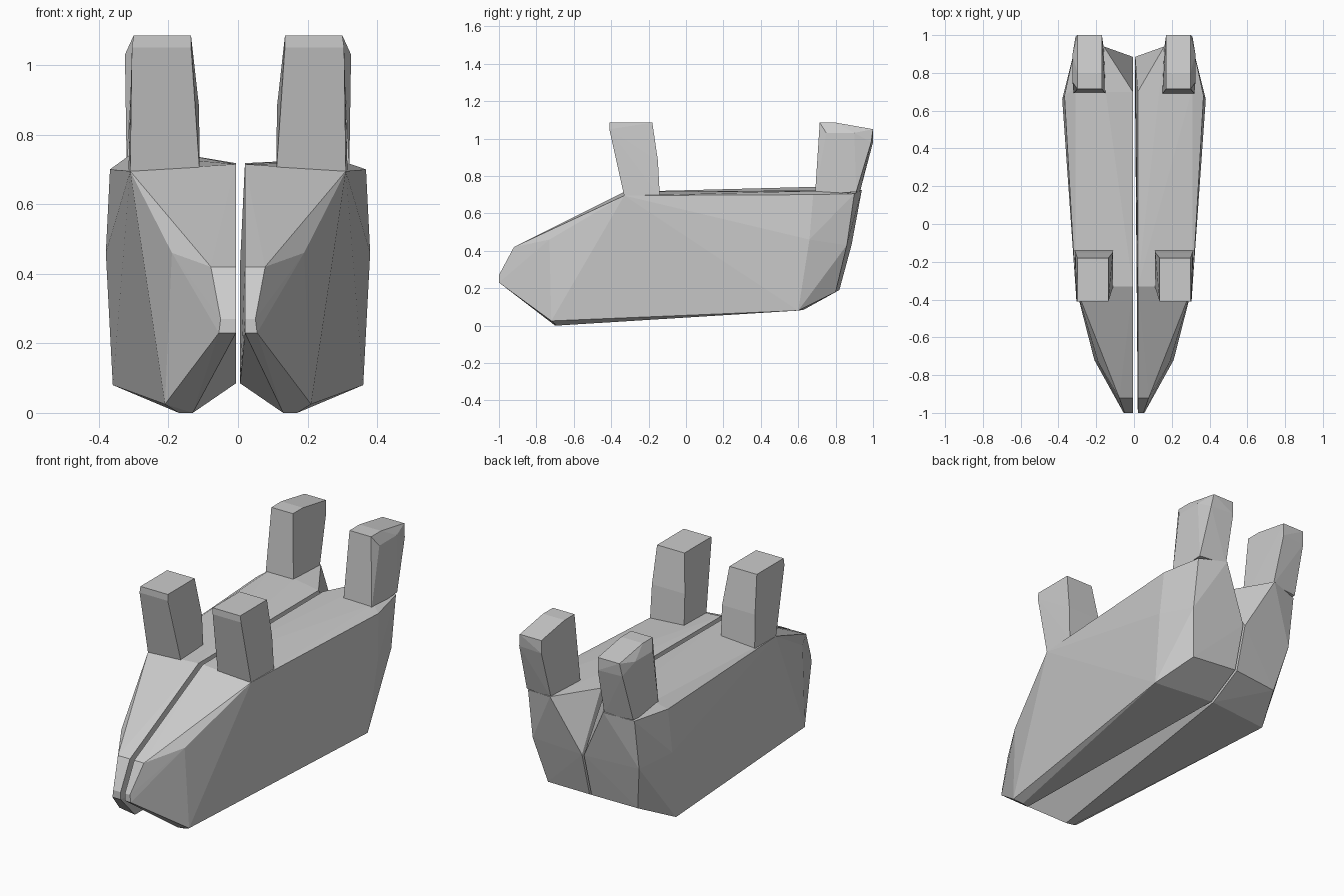
import bpy, bmesh


def hull(name, points, side=1):
    """Faceted convex solid through the given points; side=-1 mirrors in x."""
    bm = bmesh.new()
    for x, y, z in points:
        bm.verts.new((x * side, y, z))
    res = bmesh.ops.convex_hull(bm, input=bm.verts[:])
    junk = {g for g in res["geom_interior"] + res["geom_unused"]
            if isinstance(g, bmesh.types.BMVert)}
    bmesh.ops.delete(bm, geom=list(junk), context='VERTS')
    bmesh.ops.recalc_face_normals(bm, faces=bm.faces[:])
    me = bpy.data.meshes.new(name)
    bm.to_mesh(me)
    bm.free()
    ob = bpy.data.objects.new(name, me)
    bpy.context.collection.objects.link(ob)
    return ob


def body_half(name, side, inner, deck):
    """inner: x of the upper seam edge; deck: height of the deck at the rear."""
    hull(name, [
        # blunt nose
        (inner, -1.0, 0.23), (0.055, -1.0, 0.23), (0.05, -1.0, 0.27),
        (inner, -1.0, 0.27), (inner, -0.92, 0.42), (0.078, -0.92, 0.42),
        (0.19, -0.73, 0.46),
        # deck
        (inner, -0.33, 0.715), (0.31, -0.33, 0.695), (inner, 0.70, 0.718),
        (0.368, 0.68, 0.70), (0.31, 0.72, deck), (0.15, 0.70, deck),
        # rear
        (0.16, 0.94, 0.725), (0.32, 0.90, 0.705), (0.006, 0.885, 0.43),
        (0.38, 0.66, 0.46), (0.32, 0.86, 0.43),
        (0.27, 0.80, 0.18), (0.006, 0.82, 0.19),
        # keel
        (0.36, 0.60, 0.08), (0.006, 0.63, 0.085), (0.13, -0.70, 0.0),
        (0.17, -0.69, 0.0), (0.21, -0.72, 0.025),
    ], side)


body_half("body_half_right", 1, 0.02, 0.72)
body_half("body_half_left", -1, 0.006, 0.742)

for side, label in ((1, "right"), (-1, "left")):
    # front pegs lean forward
    hull("front_peg_" + label, [
        (0.11, -0.33, 0.69), (0.31, -0.33, 0.69),
        (0.11, -0.14, 0.69), (0.315, -0.14, 0.69),
        (0.112, -0.15, 0.88), (0.31, -0.15, 0.88),
        (0.135, -0.41, 1.05), (0.305, -0.41, 1.05),
        (0.135, -0.41, 1.085), (0.30, -0.41, 1.085),
        (0.135, -0.18, 1.085), (0.30, -0.18, 1.085),
    ], side)
    # rear pegs lean backward
    hull("rear_peg_" + label, [
        (0.15, 0.69, 0.70), (0.32, 0.69, 0.70),
        (0.16, 0.93, 0.715), (0.32, 0.91, 0.715),
        (0.17, 0.715, 1.085), (0.30, 0.715, 1.085),
        (0.17, 0.80, 1.085), (0.30, 0.80, 1.085),
        (0.325, 0.75, 1.03), (0.325, 0.90, 1.03),
        (0.17, 1.0, 1.05), (0.30, 1.0, 1.05),
        (0.17, 1.0, 0.98), (0.31, 0.99, 0.98),
    ], side)
